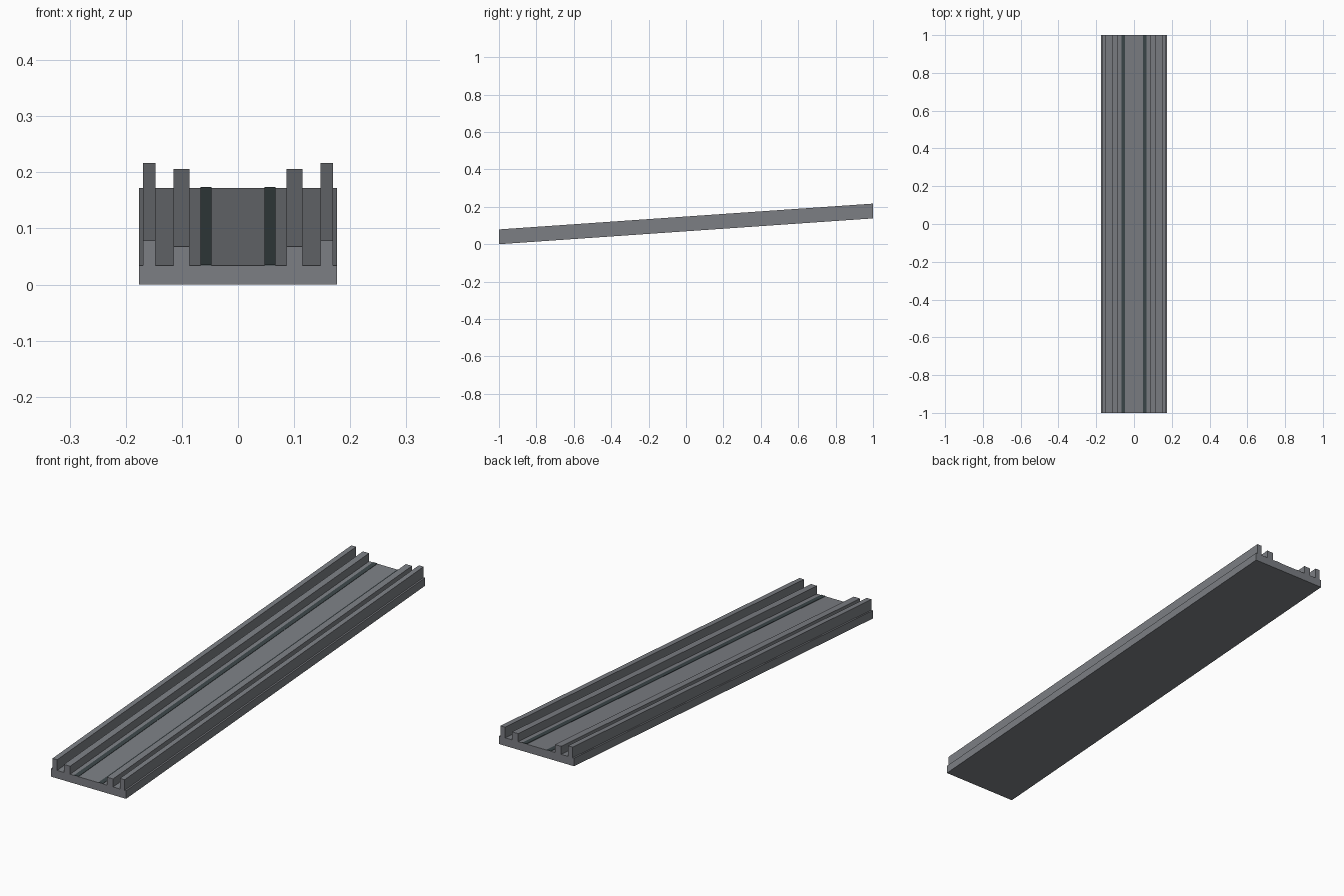
import bpy

if "Cube" in bpy.data.objects:
    bpy.data.objects.remove(bpy.data.objects["Cube"], do_unlink=True)

RISE = 0.138  # height gained from the front end to the back end


def material(name, colour):
    mat = bpy.data.materials.new(name)
    mat.use_nodes = True
    mat.diffuse_color = (*colour, 1)
    mat.node_tree.nodes["Principled BSDF"].inputs["Base Color"].default_value = (*colour, 1)
    return mat


steel = material("steel grey", (0.20, 0.21, 0.23))
dark = material("dark slate", (0.045, 0.062, 0.067))


def sloped_bar(name, x0, x1, z0, z1, mat):
    """Full-length box sheared upwards to the back, with upright ends."""
    verts = [(x, y, z + RISE * (y + 1) / 2)
             for y in (-1, 1) for x, z in ((x0, z0), (x1, z0), (x1, z1), (x0, z1))]
    faces = [(0, 1, 2, 3), (7, 6, 5, 4)]
    faces += [(i, i + 4, (i + 1) % 4 + 4, (i + 1) % 4) for i in range(4)]
    mesh = bpy.data.meshes.new(name)
    mesh.from_pydata(verts, [], faces)
    mesh.materials.append(mat)
    obj = bpy.data.objects.new(name, mesh)
    bpy.context.collection.objects.link(obj)


# Sloping deck
sloped_bar("deck", -0.176, 0.176, 0, 0.034, steel)

# Rails and painted strips, mirrored left and right
PARTS = (
    ("outer_rail", 0.147, 0.169, 0.034, 0.079, steel),
    ("inner_rail", 0.086, 0.115, 0.034, 0.068, steel),
    ("strip", 0.047, 0.067, 0.034, 0.0355, dark),
)
for part, a, b, low, high, mat in PARTS:
    sloped_bar("left_" + part, a, b, low, high, mat)
    sloped_bar("right_" + part, -b, -a, low, high, mat)
